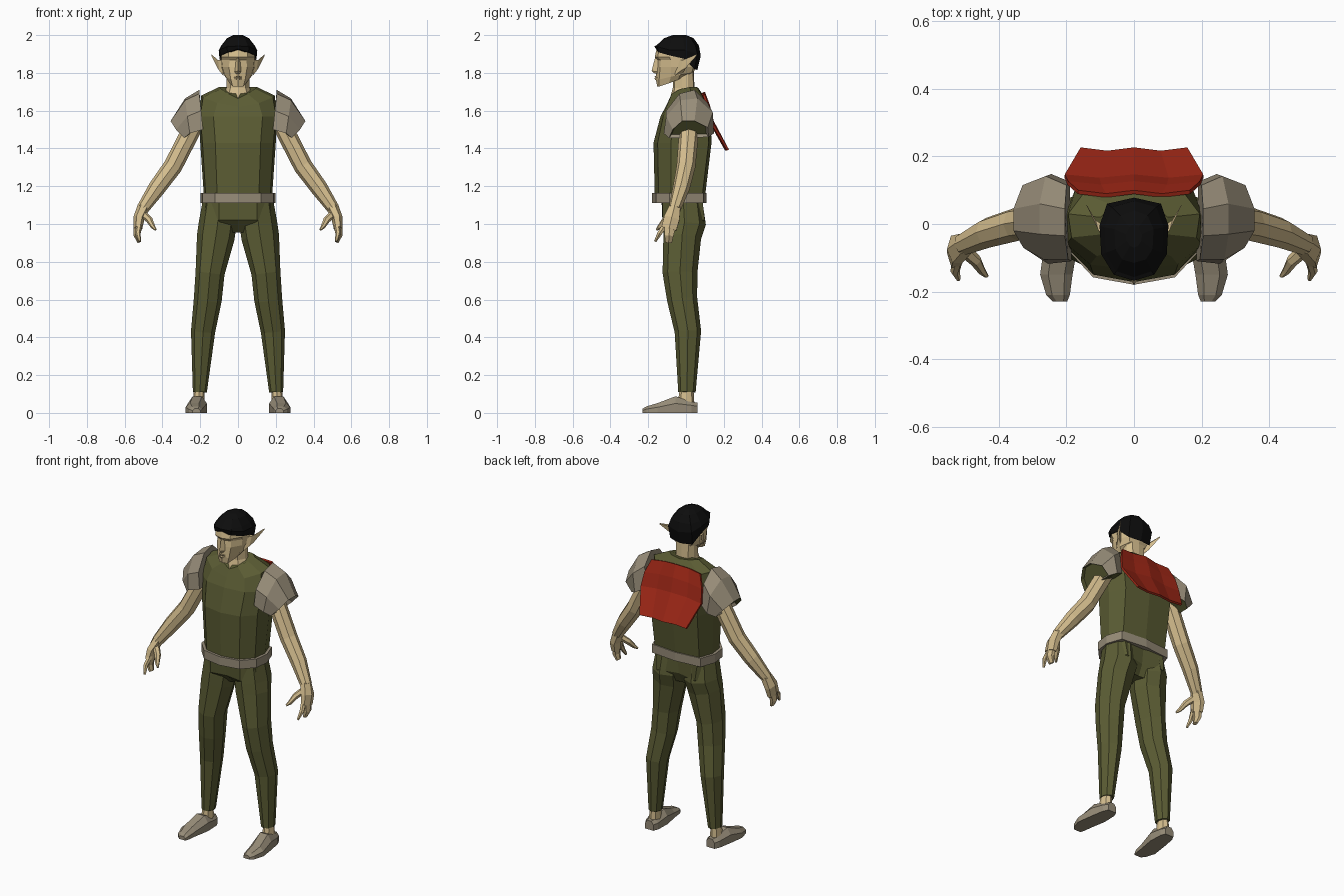
import bpy, bmesh, math
from mathutils import Vector


def material(name, r, g, b):
    m = bpy.data.materials.new(name)
    m.diffuse_color = (r, g, b, 1)
    return m


GREEN = material("olive cloth", 0.105, 0.108, 0.034)
SKIN = material("skin", 0.66, 0.51, 0.27)
TAUPE = material("taupe leather", 0.31, 0.265, 0.19)
RED = material("red cloth", 0.34, 0.02, 0.008)
BLACK = material("black hair", 0.004, 0.004, 0.004)


def loft(name, rings, mats, mirror=False, under=None, closed=True):
    """Skin a list of closed rings and cap both ends."""
    bm = bmesh.new()
    vs = [[bm.verts.new(p) for p in r] for r in rings]
    n = len(vs[0])
    for a, b in zip(vs, vs[1:]):
        for i in range(n if closed else n - 1):
            j = (i + 1) % n
            bm.faces.new((a[i], a[j], b[j], b[i]))
    if closed:
        bm.faces.new(vs[0])
        bm.faces.new(vs[-1])
    bmesh.ops.recalc_face_normals(bm, faces=bm.faces)
    bm.normal_update()
    if under is not None:
        for f in bm.faces:
            f.material_index = 1 if f.normal.z < under else 0
    me = bpy.data.meshes.new(name)
    bm.to_mesh(me)
    bm.free()
    ob = bpy.data.objects.new(name, me)
    bpy.context.collection.objects.link(ob)
    for m in mats:
        me.materials.append(m)
    if mirror:
        mod = ob.modifiers.new("mirror", 'MIRROR')
        mod.use_mirror_merge = False
    return ob


def sym(half, z=None):
    """Full ring from a half ring running front centre to back centre."""
    pts = [(p[0], p[1], p[2] if z is None else z) for p in half]
    return pts + [(-x, y, h) for x, y, h in pts[-2:0:-1]]


def tube(name, path, mat, n=6):
    """Mirrored limb; path rows are x, y, z, side radius, depth radius."""
    pts = [Vector(p[:3]) for p in path]
    rings = []
    for k, p in enumerate(pts):
        t = (pts[min(k + 1, len(pts) - 1)] - pts[max(k - 1, 0)]).normalized()
        v = Vector((0, 1, 0))
        v = (v - t * v.dot(t)).normalized()
        u = t.cross(v)
        ru, rv = path[k][3:]
        rings.append([p + u * ru * math.cos(2 * math.pi * i / n)
                      + v * rv * math.sin(2 * math.pi * i / n) for i in range(n)])
    return loft(name, rings, [mat], True)


# Tunic
waist = [(0, -.165), (.11, -.145), (.17, -.08), (.18, 0), (.15, .085), (0, .1)]
loft("tunic", [
    sym(waist, 1.14),
    sym([(0, -.172), (.12, -.15), (.188, -.08), (.2, .02), (.16, .12), (0, .135)], 1.43),
    sym([(0, -.135), (.13, -.12), (.2, -.06), (.205, .02), (.17, .115), (0, .13)], 1.57),
    sym([(0, -.108, 1.62), (.11, -.095, 1.64), (.185, -.04, 1.67), (.195, .03, 1.68),
         (.15, .09, 1.67), (0, .105, 1.66)]),
    sym([(0, -.085, 1.665), (.05, -.075, 1.69), (.09, -.03, 1.715), (.1, .02, 1.725),
         (.06, .055, 1.725), (0, .065, 1.72)])], [GREEN])

# Belt
belt = [(x * 1.1, y * 1.09) for x, y in waist]
loft("belt", [sym(belt, 1.11), sym(belt, 1.163)], [TAUPE])

# Trousers
loft("trouser_seat", [
    sym([(0, -.13), (.1, -.125), (.165, -.08), (.18, 0), (.14, .085), (0, .085)], 1.14),
    sym([(0, -.11), (.1, -.125), (.18, -.07), (.2, 0), (.13, .1), (0, .07)], 1.02),
    sym([(0, -.04), (.06, -.06), (.11, -.03), (.12, 0), (.06, .05), (0, .04)], .955)], [GREEN])
tube("trouser_leg", [
    (.1, -.015, 1.13, .085, .1), (.108, -.008, 1.0, .1, .113), (.118, -.02, .93, .1, .1),
    (.148, -.032, .74, .077, .092), (.16, -.02, .6, .074, .08),
    (.185, .01, .43, .064, .07), (.202, .005, .11, .037, .046)], GREEN, 8)

# Ankles and shoes
tube("ankle", [(.205, .005, .16, .025, .033), (.208, 0, .04, .032, .045)], SKIN, 8)


def shoe_ring(y, x0, x1, zs, zt):
    m, w = (x0 + x1) / 2, (x1 - x0) / 4
    return [(x0, y, 0), (x1, y, 0), (x1, y, zs), (m + w, y, zt), (m - w, y, zt), (x0, y, zs)]


loft("shoe", [shoe_ring(.06, .18, .235, .035, .055), shoe_ring(.03, .168, .25, .04, .058),
              shoe_ring(-.055, .165, .265, .05, .088), shoe_ring(-.15, .182, .278, .03, .052),
              shoe_ring(-.21, .19, .26, .02, .034), shoe_ring(-.23, .198, .24, .012, .022)],
     [TAUPE], True)

# Arms and hands
tube("arm", [(.22, .02, 1.55, .05, .05), (.255, .015, 1.48, .05, .052),
             (.345, 0, 1.305, .05, .05), (.43, -.025, 1.19, .046, .045),
             (.505, -.06, 1.08, .033, .033)], SKIN, 8)
tube("palm", [(.5, -.058, 1.09, .033, .034), (.525, -.075, 1.03, .03, .048),
              (.53, -.09, .975, .023, .046)], SKIN)
tube("fingers", [(.53, -.085, .985, .022, .035), (.535, -.09, .94, .018, .028),
                 (.522, -.092, .903, .01, .02)], SKIN)
tube("index_finger", [(.522, -.105, 1.0, .016, .018), (.53, -.14, .95, .014, .014),
                      (.52, -.163, .908, .007, .007)], SKIN)
tube("thumb", [(.505, -.075, 1.055, .02, .022), (.468, -.11, 1.02, .018, .018),
               (.45, -.14, .985, .012, .012), (.436, -.155, .97, .006, .006)], SKIN)

# Shoulder guards with cloth on the underside
rim = [(.285, -.09, 1.455), (.328, -.07, 1.5), (.357, -.02, 1.545), (.357, .045, 1.545),
       (.33, .115, 1.51), (.285, .12, 1.46)]
centre = sum((Vector(p) for p in rim), Vector()) / 6
lip = [centre + (Vector(p) - centre) * .88 + Vector((-.015, 0, .012)) for p in rim]
loft("shoulder_guard", [
    [(.185, -.11, 1.5), (.195, -.105, 1.6), (.205, -.035, 1.69), (.205, .045, 1.71),
     (.2, .115, 1.64), (.19, .125, 1.51)],
    [(.255, -.118, 1.48), (.268, -.105, 1.57), (.28, -.03, 1.655), (.28, .06, 1.665),
     (.262, .142, 1.59), (.245, .148, 1.48)],
    rim, lip], [TAUPE, GREEN], True, under=-.45)

# Short cape on the back
rows = [(1.685, .098, .165, .01), (1.61, .125, .195, .012), (1.53, .145, .205, .01), (1.395, .225, .158, 0)]
cape = loft("cape", [[(hw * t, y + (.01 if abs(t) != .5 else 0) - .008, z + lift * (1 - abs(t)) * 1.5)
                      for t in (-1, -.5, 0, .5, 1)] for z, y, hw, lift in rows], [RED], closed=False)
cape.modifiers.new("thickness", 'SOLIDIFY').thickness = .012

# Neck and head
loft("neck", [
    sym([(0, -.085), (.055, -.07), (.085, -.02), (.085, .02), (.05, .05), (0, .06)], 1.665),
    sym([(0, -.07), (.04, -.06), (.062, -.02), (.062, .01), (.04, .04), (0, .045)], 1.72),
    sym([(0, -.07), (.04, -.06), (.06, -.02), (.06, .01), (.045, .035), (0, .04)], 1.84)], [SKIN])
loft("head", [
    sym([(0, -.152, 1.728), (.028, -.142, 1.728), (.045, -.09, 1.745), (.055, -.04, 1.765),
         (.04, 0, 1.79), (0, .01, 1.79)]),
    sym([(0, -.16, 1.765), (.038, -.142, 1.765), (.066, -.08, 1.78), (.077, -.03, 1.79),
         (.055, .03, 1.8), (0, .04, 1.8)]),
    sym([(0, -.155), (.048, -.137), (.082, -.08), (.09, -.02), (.068, .04), (0, .052)], 1.83),
    sym([(0, -.152), (.045, -.133), (.086, -.08), (.092, -.02), (.07, .04), (0, .055)], 1.867),
    sym([(0, -.165), (.05, -.15), (.088, -.088), (.092, -.02), (.07, .042), (0, .055)], 1.885),
    sym([(0, -.155), (.05, -.14), (.085, -.085), (.09, -.02), (.068, .04), (0, .055)], 1.93)], [SKIN])

# Nose and lips
loft("nose", [[(-.008, -.15, 1.885), (.008, -.15, 1.885), (0, -.164, 1.88)],
              [(-.02, -.145, 1.805), (.02, -.145, 1.805), (0, -.182, 1.81)],
              [(-.012, -.15, 1.795), (.012, -.15, 1.795), (0, -.165, 1.796)]], [SKIN])
loft("lips", [[(-.022, -.148, z), (.022, -.148, z), (.008, y, z), (-.008, y, z)]
              for z, y in ((1.762, -.163), (1.772, -.168), (1.776, -.161), (1.784, -.167))], [SKIN])

# Pointed ears
loft("ear", [[(.078, -.06, 1.785), (.08, -.045, 1.865), (.082, -.01, 1.865), (.085, -.015, 1.8)],
             [(.098, -.03, 1.81), (.106, -.018, 1.868), (.114, .012, 1.87), (.108, -.002, 1.825)],
             [(.137, .05, 1.89), (.138, .05, 1.896), (.141, .058, 1.897), (.141, .055, 1.89)]],
     [SKIN], True)

# Hair
loft("hair", [
    sym([(0, -.16, 1.928), (.055, -.148, 1.91), (.093, -.09, 1.893), (.098, -.01, 1.875),
         (.075, .045, 1.82), (0, .06, 1.815)]),
    sym([(0, -.168, 1.942), (.06, -.15, 1.938), (.097, -.09, 1.922), (.102, -.005, 1.92),
         (.08, .06, 1.9), (0, .078, 1.89)]),
    sym([(0, -.157), (.052, -.14), (.084, -.085), (.088, -.01), (.066, .05), (0, .068)], 1.945),
    sym([(0, -.115), (.035, -.105), (.055, -.075), (.058, -.015), (.04, .025), (0, .04)], 1.984),
    sym([(0, -.07), (.012, -.065), (.022, -.05), (.024, -.03), (.014, -.01), (0, 0)], 2.0)], [BLACK])
